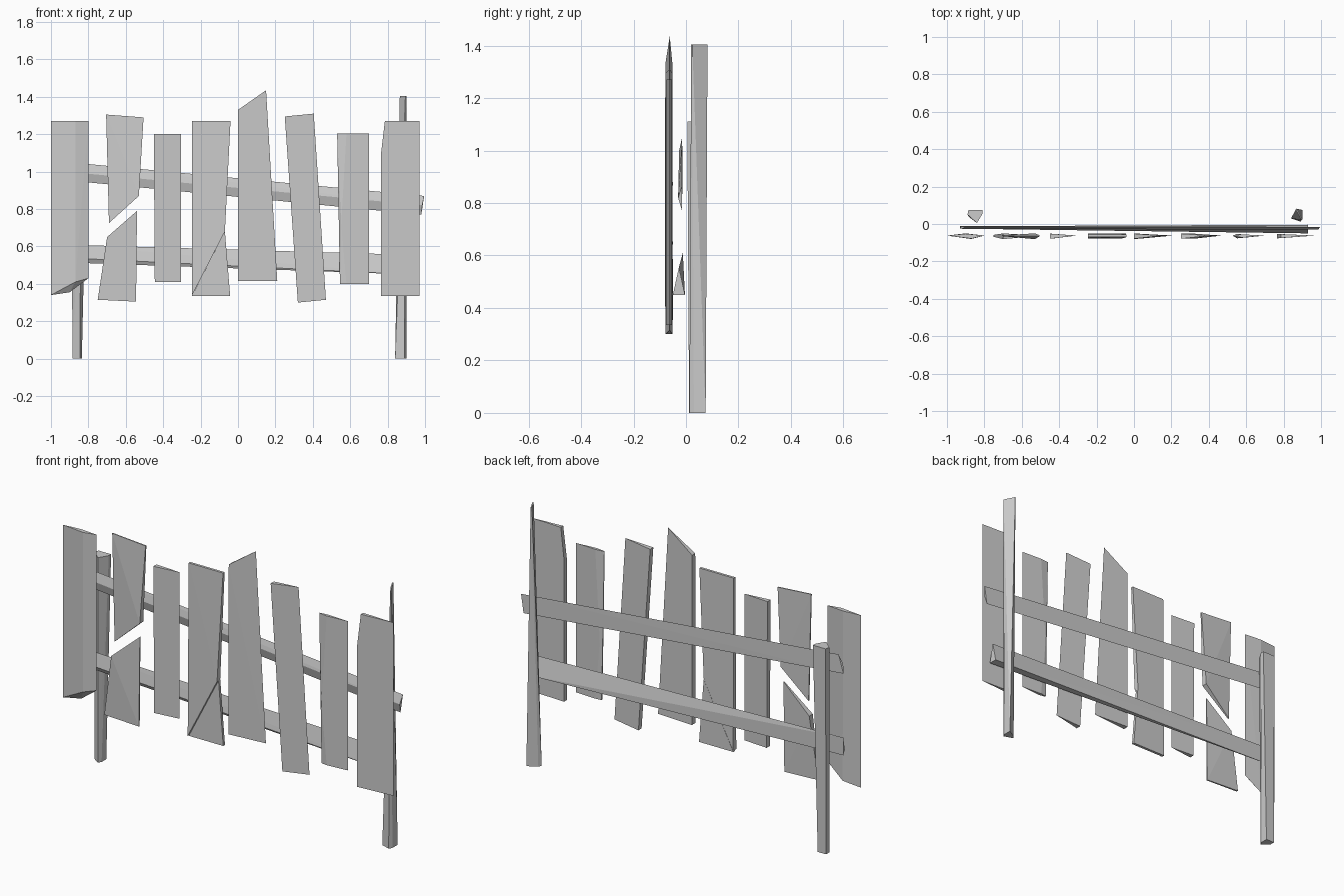
import bpy, bmesh
from math import radians


def hull(name, points):
    """Flat-faced rough-hewn solid around a few points."""
    bm = bmesh.new()
    for p in points:
        bm.verts.new(p)
    bmesh.ops.remove_doubles(bm, verts=bm.verts[:], dist=0.0005)
    res = bmesh.ops.convex_hull(bm, input=bm.verts[:])
    loose = [v for v in bm.verts if not v.link_faces]
    bmesh.ops.delete(bm, geom=loose, context='VERTS')
    bmesh.ops.dissolve_limit(bm, angle_limit=radians(1), verts=bm.verts[:], edges=bm.edges[:])
    bmesh.ops.recalc_face_normals(bm, faces=bm.faces[:])
    me = bpy.data.meshes.new(name)
    bm.to_mesh(me)
    bm.free()
    ob = bpy.data.objects.new(name, me)
    bpy.context.collection.objects.link(ob)
    return ob


def plank(name, *corners):
    """Corners are (x, z, thickness 0..1); 0 is a sharp edge."""
    pts = []
    for x, z, t in corners:
        pts += [(x, -0.062 - 0.021 * t, z), (x, -0.062 + 0.013 * t, z)]
    return hull(name, pts)


# Leftmost plank: sharp sides, bulged middle, slanted bottom
hull("plank_1", [(-1, -.062, .34), (-.8, -.062, .43), (-.8, -.062, 1.27), (-1, -.062, 1.27),
                 (-.87, -.08, .41), (-.9, -.05, .355),
                 (-.87, -.078, 1.27), (-.9, -.052, 1.27)])

# Snapped plank, two halves
plank("plank_2_upper", (-.705, 1.305, .15), (-.505, 1.29, .2), (-.53, .87, .9), (-.69, .725, .2))
plank("plank_2_lower", (-.54, .79, .15), (-.70, .65, .9), (-.75, .315, .3), (-.545, .305, .2))

# Wedge-section planks
plank("plank_3", (-.45, 1.2, .8), (-.305, 1.2, 0), (-.305, .41, 0), (-.445, .41, .8))
plank("plank_5", (0, 1.33, .8), (.15, 1.435, 0), (.21, .415, 0), (0, .415, .9))
plank("plank_6", (.25, 1.295, .8), (.405, 1.31, 0), (.47, .315, 0), (.32, .3, .8))
plank("plank_7", (.53, 1.205, .1), (.70, 1.205, 0), (.70, .40, 0), (.545, .40, .2),
      (.552, .72, .7), (.58, 1.205, .5), (.58, .40, .5))
plank("plank_8", (.785, 1.27, .6), (.97, 1.27, 0), (.97, .335, 0), (.765, .335, .7), (.765, 1.1, .7))

# Split plank: main board and the recessed splinter below the crack
plank("plank_4_main", (-.245, 1.27, .4), (-.04, 1.27, .4), (-.07, .68, .8), (-.245, .34, .8))
hull("plank_4_splinter", [(x, y, z) for x, z in ((-.247, .335), (-.042, .335), (-.07, .68))
                          for y in (-.066, -.051)])

# Rails: triangular section, flat at the back
hull("upper_rail", [(-.9, -.015, 1.05), (-.93, -.013, .955), (-.92, -.026, 1.0),
                    (.98, -.015, .77), (.995, -.015, .87), (.985, -.03, .82)])
hull("lower_rail", [(-.93, -.012, .515), (-.93, -.012, .61), (-.93, -.025, .54),
                    (.93, -.004, .45), (.93, -.05, .45), (.93, -.027, .555)])

# Posts
hull("left_post", [(-.885, .07, 0), (-.835, .07, 0), (-.835, .03, 0), (-.845, .012, 0), (-.885, .04, 0),
                   (-.885, .075, 1.11), (-.81, .075, 1.11), (-.81, .055, 1.11),
                   (-.84, .005, 1.11), (-.89, .05, 1.11)])
hull("right_post", [(.84, .03, 0), (.89, .013, 0), (.90, .03, 0), (.90, .075, 0), (.85, .045, 0),
                    (.895, .02, 1.405), (.90, .024, 1.405), (.87, .082, 1.405), (.865, .078, 1.405)])
